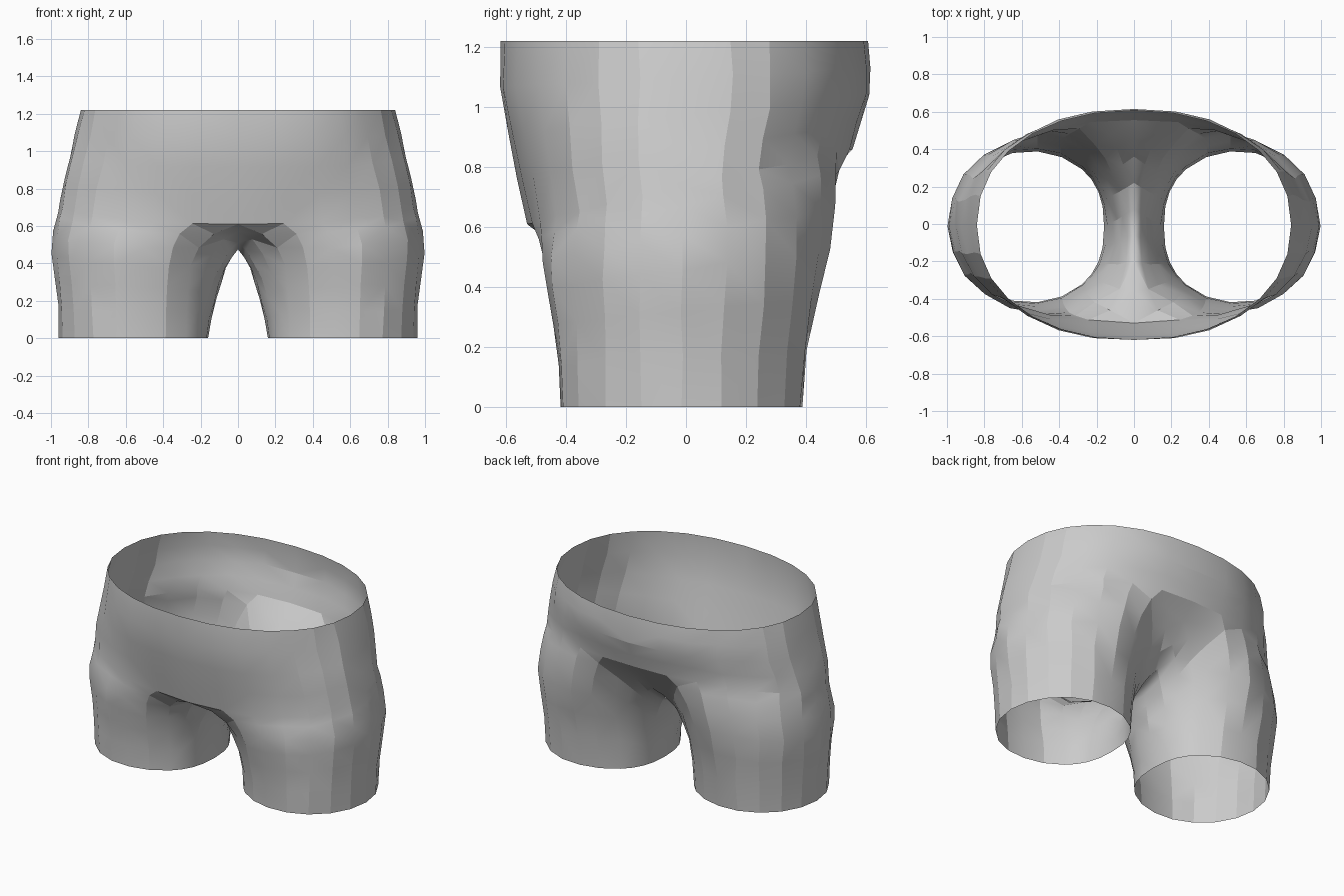
import bpy, bmesh, random
from math import sin, cos, pi, radians
from mathutils import Vector

if "Cube" in bpy.data.objects:
    bpy.data.objects.remove(bpy.data.objects["Cube"])
random.seed(4)

TOP = 1.22
ARC = 14          # faces around the outside of one half
TORSO = 4         # rings above the leg split
LEG = 6           # rings below the leg split

# Outline by height: z, half width, front y, back y
PROFILE = [(0, .96, -.42, .39), (.2, .965, -.437, .41), (.5, 1.0, -.505, .487),
           (.8, .945, -.572, .537), (1.07, .875, -.62, .62), (TOP, .84, -.618, .607)]
# Crotch seam between the legs, back to front: y, z
SEAM = [(.46, .76), (.36, .64), (.22, .53), (.08, .48),
        (-.06, .475), (-.2, .51), (-.36, .57)]


def outline(z):
    for a, b in zip(PROFILE, PROFILE[1:]):
        if z <= b[0]:
            f = (z - a[0]) / (b[0] - a[0])
            return [p + (q - p) * f for p, q in zip(a[1:], b[1:])]
    return PROFILE[-1][1:]


def power(value, exponent):
    return abs(value) ** exponent * (1 if value > 0 else -1)


def body_point(i, z):
    """Point of the outer shell; i runs from front centre round to back centre."""
    width, front, back = outline(z)
    angle = pi * i / ARC
    x = 0 if i in (0, ARC) else width * power(sin(angle), .92)
    y = (front + back) / 2 + (front - back) / 2 * power(cos(angle), .92)
    return Vector((x, y, z))


def split_height(i):
    return .61 + .125 * (1 - cos(pi * i / ARC))


def leg_point(j, z):
    """Point of the separate leg section at one height, in step with the columns."""
    if j <= ARC:
        a = -135 + 270 * j / ARC
    else:
        a = 135 + 90 * (j - ARC) / (len(SEAM) + 1)
    a = radians(a)
    width, front, back = outline(z)
    inner = .16
    boxy = power(sin(a), .8 if cos(a) < 0 else 1)
    return Vector(((width + inner) / 2 + (width - inner) / 2 * cos(a),
                   (front + back) / 2 + (back - front) / 2 * boxy, z))


def parting(j):
    """How sharply a column leaves the body: sharpest at the front and back corners."""
    if j <= ARC:
        return 1.25 + 2 * abs(cos(pi * j / ARC)) ** 8
    return 1.2 + 2 * (SEAM[j - ARC - 1][0] / .5) ** 2


def loosen(p, amount=.006):
    """Slight cloth unevenness away from the centre seam."""
    if p.x < .01:
        return p
    return p + Vector([random.uniform(-amount, amount) for _ in range(3)])


bm = bmesh.new()

# Torso rings from waist to leg split
rings = []
for r in range(TORSO + 1):
    row = []
    for i in range(ARC + 1):
        z = TOP + (split_height(i) - TOP) * r / TORSO
        p = body_point(i, z)
        row.append(bm.verts.new(p if r == 0 else loosen(p)))
    rings.append(row)
for up, low in zip(rings, rings[1:]):
    for i in range(ARC):
        bm.faces.new((up[i], low[i], low[i + 1], up[i + 1]))

# Leg rings from the split and crotch seam down to the hem
previous = rings[-1] + [bm.verts.new((0, y, z)) for y, z in SEAM]
start = [v.co.copy() for v in previous]
count = len(previous)
for r in range(1, LEG + 1):
    t = r / LEG
    row = []
    for j in range(count):
        z = start[j].z * (1 - t ** 1.4)
        base = body_point(j, z) if j <= ARC else start[j]
        p = base.lerp(leg_point(j, z), 1 - (1 - t) ** parting(j))
        p.z = z
        row.append(bm.verts.new(p if r == LEG else loosen(p)))
    for j in range(count):
        k = (j + 1) % count
        bm.faces.new((previous[j], row[j], row[k], previous[k]))
    previous = row

bmesh.ops.triangulate(bm, faces=bm.faces[:], quad_method='SHORT_EDGE')
mesh = bpy.data.meshes.new("shorts")
bm.to_mesh(mesh)
bm.free()
shorts = bpy.data.objects.new("shorts", mesh)
bpy.context.collection.objects.link(shorts)

# Plain grey cloth
cloth = bpy.data.materials.new("grey_cloth")
cloth.use_nodes = True
grey = (.6, .6, .6, 1)
cloth.diffuse_color = grey
cloth.node_tree.nodes["Principled BSDF"].inputs["Base Color"].default_value = grey
mesh.materials.append(cloth)

bpy.ops.object.select_all(action='DESELECT')
shorts.select_set(True)
bpy.context.view_layer.objects.active = shorts
bpy.ops.object.shade_smooth_by_angle(angle=radians(16))

# Other half
mirror = shorts.modifiers.new("other_half", 'MIRROR')
mirror.use_clip = True
mirror.merge_threshold = .002
